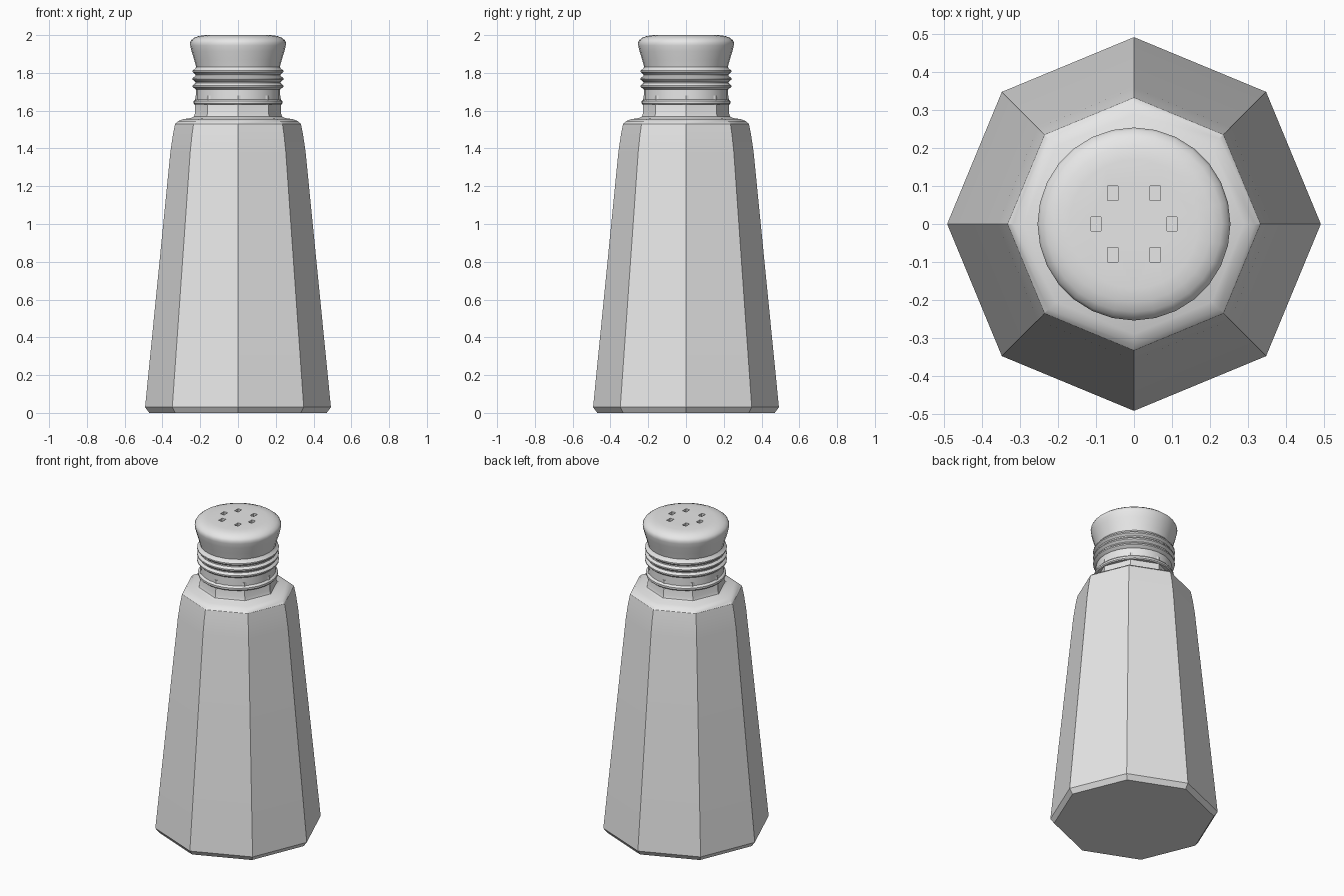
import bpy, bmesh
from math import sin, cos, pi, radians

cube = bpy.data.objects.get("Cube")
if cube:
    bpy.data.objects.remove(cube, do_unlink=True)

grey = bpy.data.materials.new("light grey")
grey.use_nodes = True
grey.diffuse_color = (0.8, 0.8, 0.8, 1)
grey.node_tree.nodes["Principled BSDF"].inputs["Base Color"].default_value = (0.8, 0.8, 0.8, 1)


def finish(name, bm):
    bmesh.ops.recalc_face_normals(bm, faces=bm.faces)
    mesh = bpy.data.meshes.new(name)
    bm.to_mesh(mesh)
    bm.free()
    mesh.materials.append(grey)
    obj = bpy.data.objects.new(name, mesh)
    bpy.context.collection.objects.link(obj)
    return obj


def activate(obj):
    bpy.ops.object.select_all(action='DESELECT')
    obj.select_set(True)
    bpy.context.view_layer.objects.active = obj


def lathe(name, profile, sides):
    """Closed solid of revolution from (radius, height) points, bottom to top."""
    bm = bmesh.new()
    rings = [[bm.verts.new((r * cos(2 * pi * i / sides), r * sin(2 * pi * i / sides), z))
              for i in range(sides)] for r, z in profile]
    for low, high in zip(rings, rings[1:]):
        for i in range(sides):
            j = (i + 1) % sides
            bm.faces.new((low[i], low[j], high[j], high[i]))
    bm.faces.new(rings[0][::-1])
    bm.faces.new(rings[-1])
    return finish(name, bm)


# Eight-sided tapered glass body with shoulder and neck
body = lathe("glass_body", [
    (0.47, 0), (0.492, 0.03), (0.358, 1.38), (0.345, 1.47), (0.333, 1.53),
    (0.318, 1.544), (0.29, 1.555), (0.25, 1.561), (0.234, 1.568),
    (0.228, 1.585), (0.226, 1.68)], 8)

# Round screw cap: lower bead, three thread ridges, flared head
cap_profile = [(0.2, 1.632), (0.23, 1.632), (0.235, 1.638), (0.235, 1.65),
               (0.23, 1.656), (0.222, 1.66), (0.222, 1.712)]
for z in (1.73, 1.768, 1.808):
    cap_profile += [(0.226, z - 0.016), (0.24, z - 0.004),
                    (0.24, z + 0.004), (0.226, z + 0.016)]
cap_profile += [(0.222, 1.832), (0.232, 1.87), (0.246, 1.915), (0.253, 1.945),
                (0.254, 1.96), (0.248, 1.973), (0.232, 1.986), (0.205, 1.996),
                (0.17, 2.0)]
cap = lathe("screw_cap", cap_profile, 28)

# Six small rectangular shaker holes cut into the cap top
bm = bmesh.new()
for x, y in ((0.1, 0), (0.056, 0.081), (-0.056, 0.081)):
    for s in (1, -1):
        cut = bmesh.ops.create_cube(bm, size=1)["verts"]
        bmesh.ops.scale(bm, vec=(0.027, 0.037, 0.08), verts=cut)
        bmesh.ops.translate(bm, vec=(x * s, y * s, 2.0), verts=cut)
cutter = finish("hole_cutter", bm)
cutter.hide_render = True

activate(cap)
mod = cap.modifiers.new("holes", 'BOOLEAN')
mod.operation = 'DIFFERENCE'
mod.solver = 'EXACT'
mod.object = cutter
bpy.ops.object.modifier_apply(modifier=mod.name)
bpy.data.objects.remove(cutter, do_unlink=True)

for obj in (body, cap):
    activate(obj)
    bpy.ops.object.shade_smooth_by_angle(angle=radians(30))
